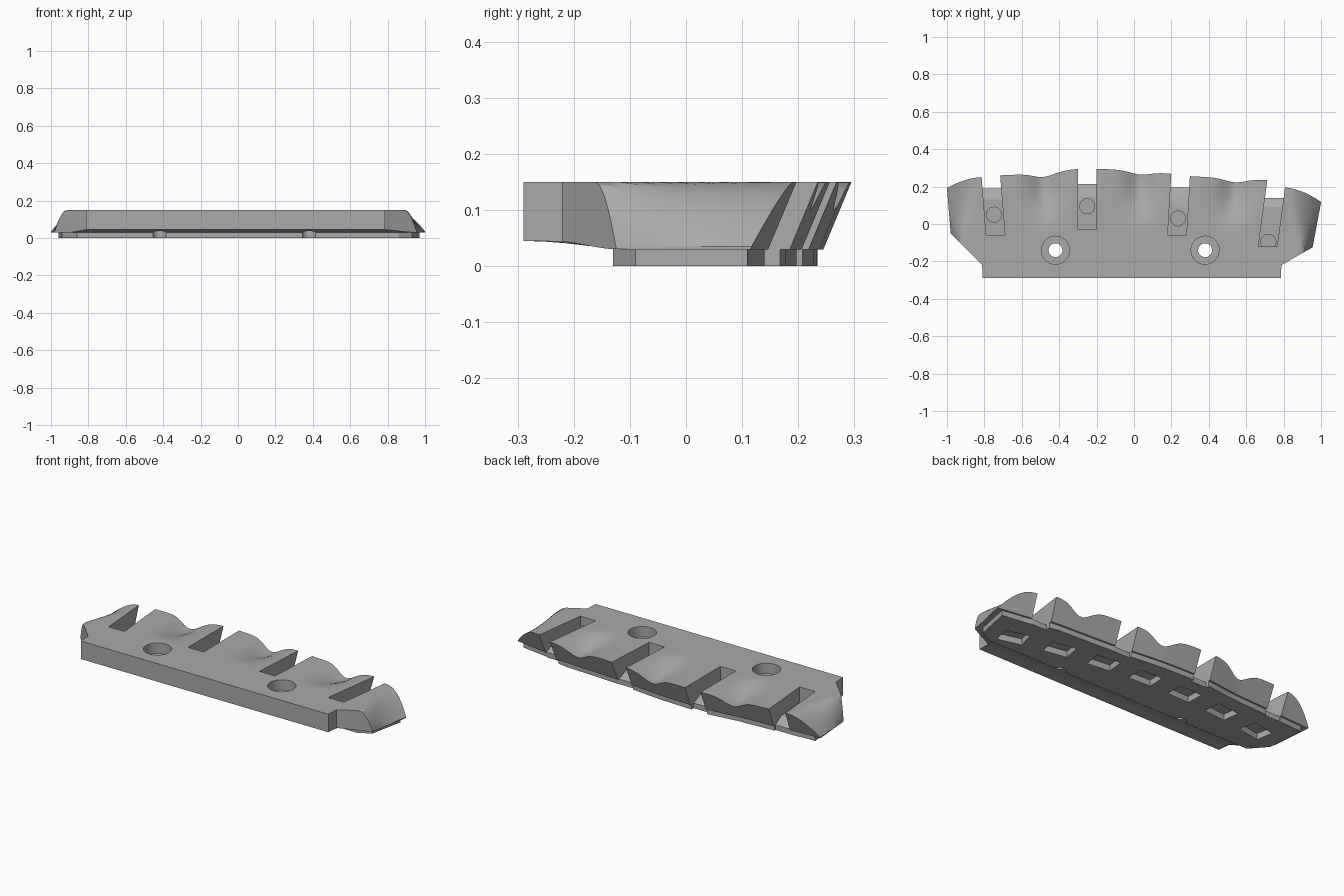
import bpy, bmesh, math
from mathutils import Matrix, Vector

if "Cube" in bpy.data.objects:
    bpy.data.objects.remove(bpy.data.objects["Cube"])

grey = bpy.data.materials.new("plain grey")
grey.use_nodes = True
grey.diffuse_color = (0.4, 0.4, 0.4, 1)
grey.node_tree.nodes["Principled BSDF"].inputs["Base Color"].default_value = (0.4, 0.4, 0.4, 1)

TOP, LEDGE, LIP = 0.15, 0.03, 0.045


def piecewise(points, x):
    """Linear interpolation through (x, value) points."""
    if x <= points[0][0]:
        return points[0][1]
    for (a, p), (b, q) in zip(points, points[1:]):
        if x <= b:
            return p + (q - p) * (x - a) / (b - a)
    return points[-1][1]


def smooth(t):
    t = max(0, min(1, t))
    return t * t * (3 - 2 * t)


def make_object(name, bm):
    bmesh.ops.recalc_face_normals(bm, faces=bm.faces)
    mesh = bpy.data.meshes.new(name)
    bm.to_mesh(mesh)
    bm.free()
    mesh.materials.append(grey)
    obj = bpy.data.objects.new(name, mesh)
    bpy.context.collection.objects.link(obj)
    return obj


def prism(name, outline, depth):
    """Extrude a closed outline of 3D points along a vector."""
    bm = bmesh.new()
    face = bm.faces.new([bm.verts.new(p) for p in outline])
    new = bmesh.ops.extrude_face_region(bm, geom=[face])["geom"]
    bmesh.ops.translate(bm, vec=depth, verts=[v for v in new if isinstance(v, bmesh.types.BMVert)])
    return make_object(name, bm)


def cylinder(name, x, y, radius, z0, z1):
    bm = bmesh.new()
    bmesh.ops.create_cone(bm, cap_ends=True, segments=40, radius1=radius, radius2=radius,
                          depth=z1 - z0, matrix=Matrix.Translation((x, y, (z0 + z1) / 2)))
    return make_object(name, bm)


def combine(target, tool, operation):
    """Apply a boolean and discard the tool."""
    mod = target.modifiers.new("cut", "BOOLEAN")
    mod.operation, mod.solver, mod.object = operation, "EXACT", tool
    bpy.context.view_layer.objects.active = target
    bpy.ops.object.modifier_apply(modifier=mod.name)
    bpy.data.objects.remove(tool)


# Plan curves of the body
FRONT = [(-1, -0.05), (-0.84, -0.22), (-0.838, -0.29), (0.838, -0.29), (0.84, -0.22), (1, -0.125)]
BACK = [(-1, 0.24), (-0.82, 0.25), (-0.71, 0.26), (-0.5, 0.27), (-0.3, 0.295), (-0.2, 0.295),
        (0, 0.288), (0.2, 0.268), (0.3, 0.255), (0.7, 0.235), (0.8, 0.195), (1, 0.165)]
VALLEYS = (-0.48, 0.03, 0.53)
OVERHANG = 0.05


def half_width(u, y):
    y = max(y, -0.22)
    return 0.98 + 0.02 * (y + 0.05) / 0.24 if u < 0 else 0.955 + 0.045 * (y + 0.125) / 0.24


def top_height(u, v):
    start = 0.94 - 0.12 * smooth(v)
    dome = max(0, (abs(u) - start) / (1 - start)) ** 1.8
    dip = sum(math.exp(-((u - c) / 0.075) ** 2) for c in VALLEYS) * smooth((v - 0.45) / 0.5)
    return TOP - 0.115 * dome - 0.05 * dip


def top_point(u, v):
    z = top_height(u, v)
    back = piecewise(BACK, u) - OVERHANG * (TOP - top_height(u, 1)) / (TOP - LEDGE)
    front = piecewise(FRONT, u)
    y = front + (back - front) * v
    return (u * half_width(u, y), y, z)


def bottom_point(u, v):
    front, back = piecewise(FRONT, u), piecewise(BACK, u) - OVERHANG
    y = front + (back - front) * v
    return (u * half_width(u, y), y, LIP - (LIP - LEDGE) * smooth((y + 0.24) / 0.12))


# Body: wavy top sheet and ramped underside, joined round the rim
half = [i * 0.02 for i in range(1, 42)] + [0.838, 0.84] + [0.84 + 0.016 * i for i in range(1, 11)]
us = [-u for u in reversed(half)] + [0] + half
vs = [i / 24 for i in range(25)]
bm = bmesh.new()
tops = [[bm.verts.new(top_point(u, v)) for v in vs] for u in us]
lows = [[bm.verts.new(bottom_point(u, v)) for v in vs] for u in us]
for sheet in (tops, lows):
    for a, b in zip(sheet, sheet[1:]):
        for j in range(len(vs) - 1):
            bm.faces.new((a[j], b[j], b[j + 1], a[j + 1]))
for i in range(len(us) - 1):
    for j in (0, -1):
        bm.faces.new((tops[i][j], tops[i + 1][j], lows[i + 1][j], lows[i][j]))
for i in (0, -1):
    for j in range(len(vs) - 1):
        bm.faces.new((tops[i][j], tops[i][j + 1], lows[i][j + 1], lows[i][j]))
body = make_object("grip_body", bm)

# Foot plate under the body, following its back edge
plate = [(-0.86, -0.13), (0.86, -0.13), (0.93, -0.09)]
for i in range(25):
    x = 0.97 - i * 1.93 / 24
    plate.append((x, piecewise(BACK, x) - OVERHANG - 0.01))
plate.append((-0.94, -0.04))
foot = prism("foot_plate", [(x, y, 0) for x, y in plate], Vector((0, 0, 0.04)))
combine(body, foot, "UNION")

# Slots: inner end, floor break, outer end, axis ends in x, pin hole centre
SLOTS = [(-0.06, 0.13, 0.19, -0.74, -0.76, 0.05), (-0.03, 0.15, 0.215, -0.25, -0.25, 0.095),
         (-0.06, 0.13, 0.195, 0.23, 0.245, 0.03), (-0.12, 0.09, 0.14, 0.715, 0.75, -0.095)]
FLOOR = 0.06
for y0, y1, y2, xa, xb, pin in SLOTS:
    lean = (xb - xa) / (y2 - y0)
    profile = [(y0, 0.3), (y0, FLOOR), (y1, FLOOR), (y2, LEDGE), (y2, -0.1), (0.5, -0.1), (0.5, 0.3)]
    cutter = prism("slot_cutter", [(xa + lean * (y - y0) - 0.05, y, z) for y, z in profile],
                   Vector((0.1, 0, 0)))
    combine(body, cutter, "DIFFERENCE")
    combine(body, cylinder("pin_cutter", xa + lean * (pin - y0), pin, 0.04, 0.045, 0.1), "DIFFERENCE")

# Counterbored screw holes
for x in (-0.42, 0.38):
    combine(body, cylinder("bore_cutter", x, -0.14, 0.075, 0.09, 0.3), "DIFFERENCE")
    combine(body, cylinder("hole_cutter", x, -0.14, 0.037, -0.1, 0.3), "DIFFERENCE")

# Row of seven shallow pockets in the underside
for i in range(-3, 4):
    x = i * 0.26
    y = 0.09 - 0.14 * x * x - 0.04 * x
    turn = Matrix.Translation((x, y, -0.03)) @ Matrix.Rotation(-0.28 * x - 0.04, 4, "Z")
    corners = [turn @ Vector((sx * 0.07, sy * 0.05, 0)) for sx, sy in ((-1, -1), (1, -1), (1, 1), (-1, 1))]
    combine(body, prism("pocket_cutter", corners, Vector((0, 0, 0.065))), "DIFFERENCE")

bpy.ops.object.select_all(action="DESELECT")
body.select_set(True)
bpy.context.view_layer.objects.active = body
bpy.ops.object.shade_smooth_by_angle(angle=math.radians(25))
